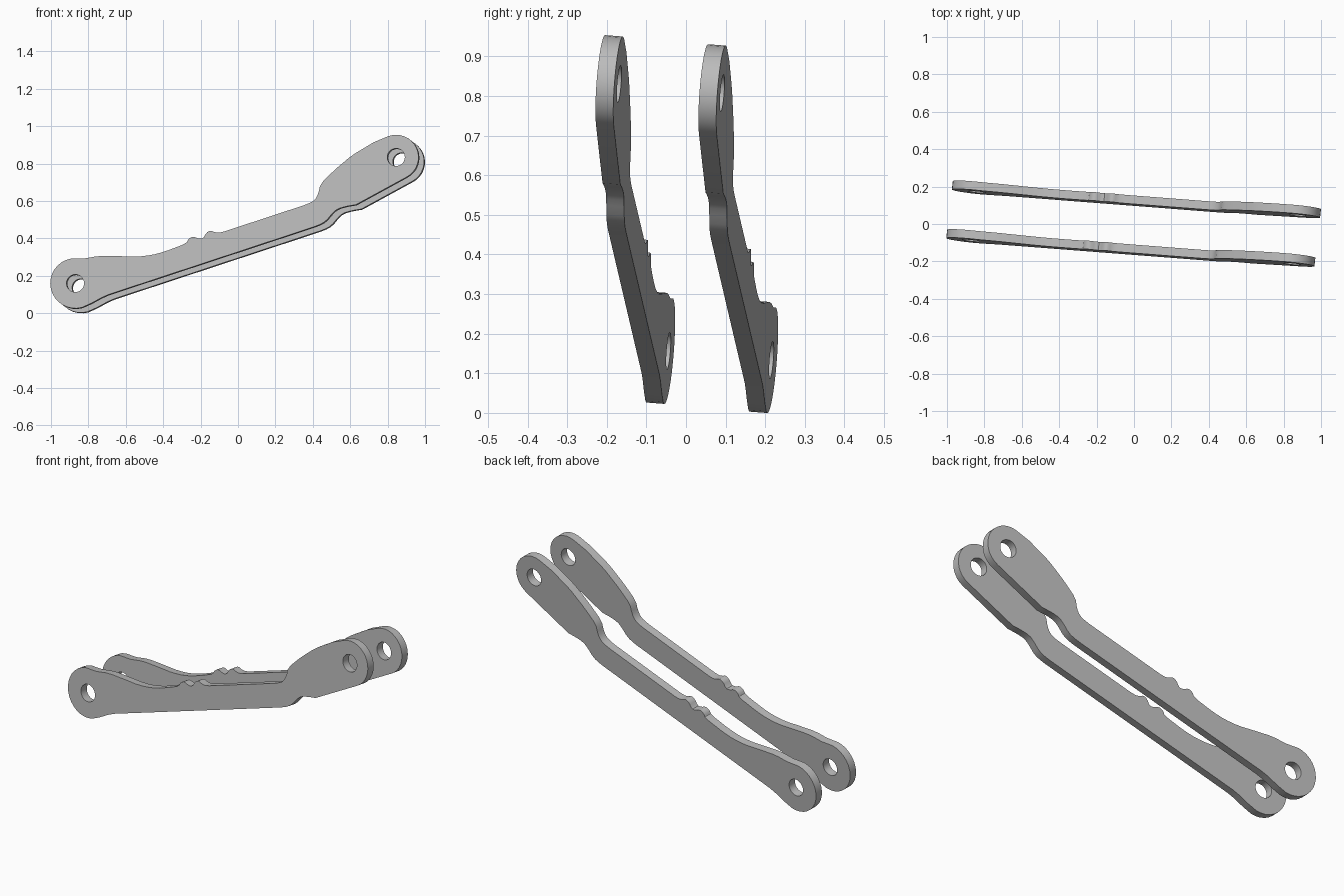
import bpy
import bmesh
from math import cos, sin, radians
from mathutils import Matrix, Vector

default_cube = bpy.data.objects.get("Cube")
if default_cube:
    bpy.data.objects.remove(default_cube, do_unlink=True)

# Plain grey metal
metal = bpy.data.materials.new("plain_grey_metal")
metal.use_nodes = True
grey = (0.5, 0.5, 0.5, 1)
metal.diffuse_color = grey
metal.node_tree.nodes["Principled BSDF"].inputs["Base Color"].default_value = grey

LOW_PIVOT, HIGH_PIVOT = Vector((-0.87, 0.16)), Vector((0.845, 0.834))
LOW_RADIUS, HIGH_RADIUS, HOLE_RADIUS = 0.134, 0.12, 0.047


def arc(centre, radius, start, end, steps):
    """Points along a circular arc, angles in degrees."""
    angles = [radians(start + (end - start) * i / steps) for i in range(steps + 1)]
    return [centre + radius * Vector((cos(a), sin(a))) for a in angles]


def circle(centre, radius, steps=28):
    return arc(centre, radius, 0, 360, steps)[:-1]


def rounded(points, reach=0.02):
    """Cut each inner corner of a path so that it reads as a soft bend."""
    result = [points[0]]
    for before, corner, after in zip(points, points[1:], points[2:]):
        for neighbour in (before, after):
            step = neighbour - corner
            result.append(corner + step * min(0.25, reach / step.length))
    return result + [points[-1]]


def path(*pairs):
    return [Vector(p) for p in pairs]


# Upper edge: low eye, two small bumps, straight shank, broad head
upper_edge = path(
    (-0.82, 0.293), (-0.74, 0.307), (-0.63, 0.305), (-0.54, 0.302),
    (-0.46, 0.311), (-0.39, 0.33), (-0.275, 0.374),
    (-0.265, 0.398), (-0.24, 0.411), (-0.21, 0.398), (-0.185, 0.4),
    (-0.17, 0.43), (-0.147, 0.443), (-0.125, 0.433), (-0.095, 0.43),
    (0.37, 0.583), (0.41, 0.604), (0.43, 0.64), (0.44, 0.69),
    (0.515, 0.765), (0.61, 0.845), (0.725, 0.914))

# Lower edge, from the head back to the low eye
lower_edge = path(
    (0.63, 0.58), (0.575, 0.571), (0.53, 0.557), (0.505, 0.535),
    (0.468, 0.49), (0.425, 0.468), (-0.71, 0.094), (-0.785, 0.053))

outline = (arc(LOW_PIVOT, LOW_RADIUS, 285, 100, 16) + rounded(upper_edge)
           + arc(HIGH_PIVOT, HIGH_RADIUS, 110, -62, 16) + rounded(lower_edge))
loops = [outline, circle(LOW_PIVOT, HOLE_RADIUS), circle(HIGH_PIVOT, HOLE_RADIUS)]

# Tilted plane of the plates and the vector through their thickness
along, upward = Vector((1, -0.102, 0)), Vector((0, 0.075, 1))
thickness = Vector((0.005, 0.045, -0.0035))


def plate(name, origin):
    """Fill the outline around both holes, then extrude it."""
    bm = bmesh.new()
    edges = []
    for loop in loops:
        verts = [bm.verts.new(origin + along * p.x + upward * p.y) for p in loop]
        edges += [bm.edges.new((a, b)) for a, b in zip(verts, verts[1:] + verts[:1])]
    bmesh.ops.triangle_fill(bm, use_beauty=True, use_dissolve=False, edges=edges)
    solid = bmesh.ops.extrude_face_region(bm, geom=bm.faces[:], use_keep_orig=True)
    moved = [v for v in solid["geom"] if isinstance(v, bmesh.types.BMVert)]
    bmesh.ops.translate(bm, verts=moved, vec=thickness)
    bmesh.ops.recalc_face_normals(bm, faces=bm.faces[:])
    mesh = bpy.data.meshes.new(name)
    bm.to_mesh(mesh)
    bm.free()
    mesh.materials.append(metal)
    obj = bpy.data.objects.new(name, mesh)
    bpy.context.collection.objects.link(obj)
    bpy.ops.object.select_all(action="DESELECT")
    obj.select_set(True)
    bpy.context.view_layer.objects.active = obj
    bpy.ops.object.shade_smooth_by_angle(angle=radians(30))
    return obj


# Two identical link plates, side by side
front_origin = Vector((0, -0.19, 0))
plate_gap = Vector((0.03, 0.26, -0.023))
plate("front_link_plate", front_origin)
# The rear plate is the same part shifted across the gap
plate("rear_link_plate", front_origin + plate_gap)
